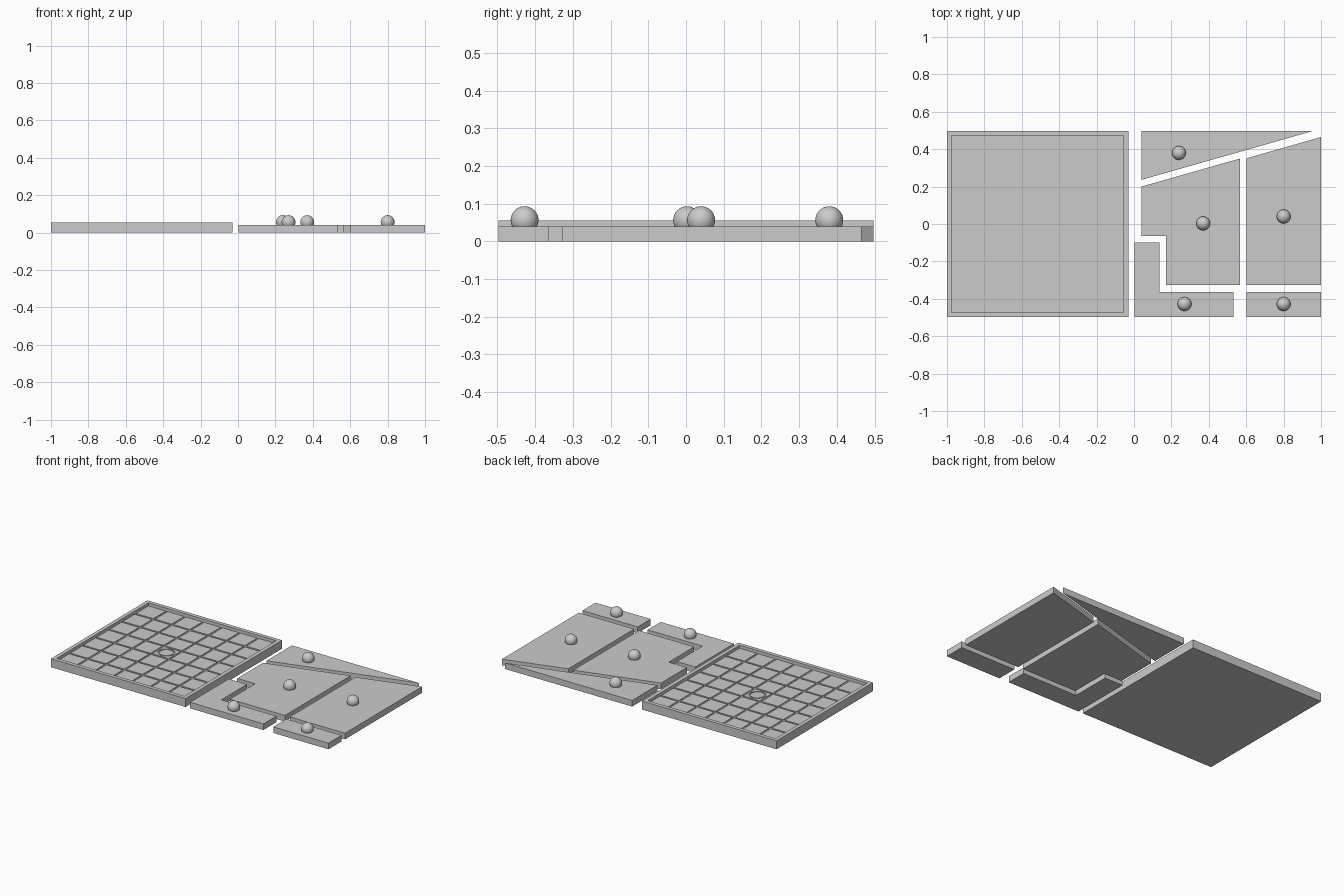
import bpy, bmesh, math
from mathutils import Matrix

if "Cube" in bpy.data.objects:
    bpy.data.objects.remove(bpy.data.objects["Cube"])

grey = bpy.data.materials.new("plain grey")
grey.diffuse_color = (0.6, 0.6, 0.6, 1)
grey.use_nodes = True
grey.node_tree.nodes["Principled BSDF"].inputs["Base Color"].default_value = grey.diffuse_color


def finish(bm, name):
    bmesh.ops.recalc_face_normals(bm, faces=bm.faces)
    me = bpy.data.meshes.new(name)
    bm.to_mesh(me)
    bm.free()
    ob = bpy.data.objects.new(name, me)
    bpy.context.collection.objects.link(ob)
    me.materials.append(grey)
    return ob


def boxes(name, bounds):
    """One object made of separate boxes (x0, x1, y0, y1, z0, z1)."""
    bm = bmesh.new()
    for x0, x1, y0, y1, z0, z1 in bounds:
        m = Matrix.Translation(((x0 + x1) / 2, (y0 + y1) / 2, (z0 + z1) / 2))
        m = m @ Matrix.Diagonal((x1 - x0, y1 - y0, z1 - z0, 1))
        bmesh.ops.create_cube(bm, size=1, matrix=m)
    return finish(bm, name)


def cut(target, cutter):
    mod = target.modifiers.new("cut", 'BOOLEAN')
    mod.operation = 'DIFFERENCE'
    mod.solver = 'EXACT'
    mod.object = cutter
    bpy.context.view_layer.objects.active = target
    bpy.ops.object.modifier_apply(modifier=mod.name)
    bpy.data.objects.remove(cutter)


# tray with a shallow recess
X0, X1, Y, H = -1.0, -0.03, 0.497, 0.055
RIM, FLOOR, GROOVE, W = 0.025, 0.035, 0.005, 0.006
tray = boxes("tray", [(X0, X1, -Y, Y, 0, H)])
ix0, ix1, iy = X0 + RIM, X1 - RIM, Y - RIM
cut(tray, boxes("recess_cutter", [(ix0, ix1, -iy, iy, FLOOR, 0.1)]))

# grooves dividing the floor into 7 x 7 cells
z0 = FLOOR - GROOVE
xs = [ix0 + (ix1 - ix0) * i / 7 for i in range(1, 7)]
ys = [-iy + 2 * iy * i / 7 for i in range(1, 7)]
e = 0.0005
cut(tray, boxes("groove_cutter_a", [(x - W, x + W, -iy + e, iy - e, z0, 0.05) for x in xs]))
cut(tray, boxes("groove_cutter_b", [(ix0 + e, ix1 - e, y - W, y + W, z0, 0.05) for y in ys]))

# engraved plain ring in the middle cell
bm = bmesh.new()
N, cx = 32, (X0 + X1) / 2
rows = []
for r, z in ((0.042, z0), (0.050, z0), (0.050, 0.05), (0.042, 0.05)):
    rows.append([bm.verts.new((cx + r * math.cos(2 * math.pi * i / N),
                               r * math.sin(2 * math.pi * i / N), z)) for i in range(N)])
for k in range(4):
    a, b = rows[k], rows[(k + 1) % 4]
    for i in range(N):
        j = (i + 1) % N
        bm.faces.new((a[i], a[j], b[j], b[i]))
cut(tray, finish(bm, "ring_cutter"))

# loose puzzle pieces: outline and knob position
T, R, KZ = 0.04, 0.037, 0.056
pieces = {
    "triangle_piece": ([(0.04, Y), (0.04, 0.236), (0.955, Y)], (0.24, 0.38)),
    "notched_piece": ([(0.04, 0.2), (0.04, -0.065), (0.17, -0.065), (0.17, -0.327),
                       (0.567, -0.327), (0.567, 0.35)], (0.37, 0.003)),
    "tall_piece": ([(0.602, 0.351), (0.602, -0.327), (1, -0.327), (1, 0.465)], (0.8, 0.04)),
    "l_shaped_piece": ([(0.003, -0.1), (0.003, -Y), (0.531, -Y), (0.531, -0.363),
                        (0.135, -0.363), (0.135, -0.1)], (0.27, -0.428)),
    "bar_piece": ([(0.602, -0.363), (0.602, -Y), (1, -Y), (1, -0.363)], (0.8, -0.428)),
}
for name, (outline, (kx, ky)) in pieces.items():
    # flat piece
    bm = bmesh.new()
    face = bm.faces.new([bm.verts.new((x, y, 0)) for x, y in outline])
    ext = bmesh.ops.extrude_face_region(bm, geom=[face], use_keep_orig=True)
    top = [v for v in ext["geom"] if isinstance(v, bmesh.types.BMVert)]
    bmesh.ops.translate(bm, verts=top, vec=(0, 0, T))
    finish(bm, name)
    # round knob
    bm = bmesh.new()
    bmesh.ops.create_uvsphere(bm, u_segments=32, v_segments=16, radius=R,
                              matrix=Matrix.Translation((kx, ky, KZ)))
    knob = finish(bm, name.replace("piece", "knob"))
    knob.data.shade_smooth()
